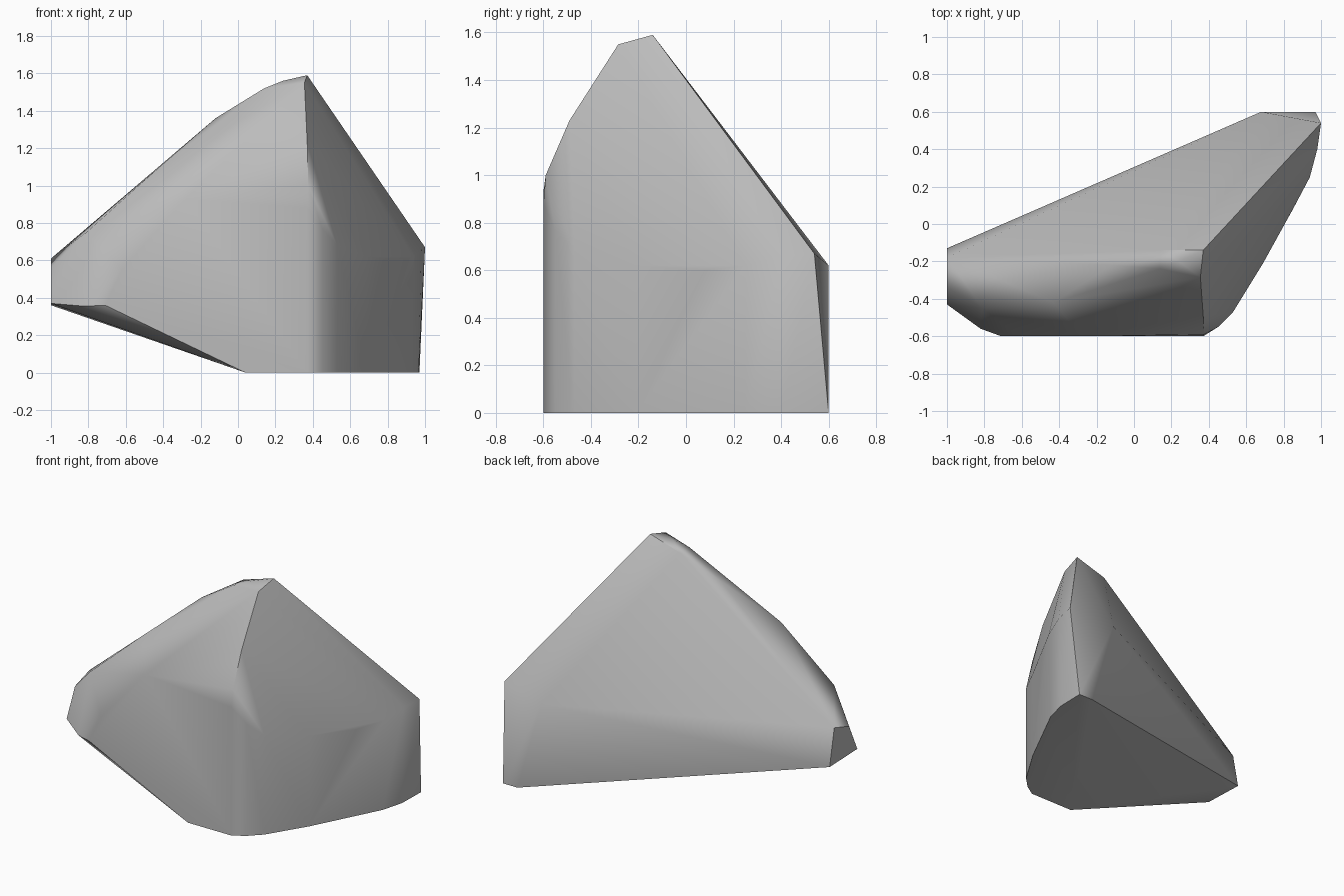
import bpy
import bmesh
import math
from mathutils import Vector

# Remove the default cube only
default_cube = bpy.data.objects.get("Cube")
if default_cube:
    bpy.data.objects.remove(default_cube, do_unlink=True)


def make_material(name, value):
    material = bpy.data.materials.new(name)
    material.use_nodes = True
    colour = (value, value, value, 1)
    material.diffuse_color = colour
    shader = material.node_tree.nodes["Principled BSDF"]
    shader.inputs["Base Color"].default_value = colour
    shader.inputs["Roughness"].default_value = 1
    return material


def hull_object(name, corners, material, sharp_angle):
    """Wrap corner points in a convex boulder and keep its hard ridges."""
    bm = bmesh.new()
    for corner in corners:
        bm.verts.new(Vector(corner))
    result = bmesh.ops.convex_hull(bm, input=bm.verts)
    unused = set(result["geom_interior"]) | set(result["geom_unused"])
    loose = [item for item in unused if isinstance(item, bmesh.types.BMVert)]
    bmesh.ops.delete(bm, geom=loose, context="VERTS")
    bmesh.ops.dissolve_limit(bm, angle_limit=math.radians(1),
                             verts=bm.verts, edges=bm.edges)
    bmesh.ops.recalc_face_normals(bm, faces=bm.faces)
    mesh = bpy.data.meshes.new(name)
    bm.to_mesh(mesh)
    bm.free()
    mesh.materials.append(material)
    rock = bpy.data.objects.new(name, mesh)
    bpy.context.collection.objects.link(rock)
    bpy.ops.object.select_all(action="DESELECT")
    rock.select_set(True)
    bpy.context.view_layer.objects.active = rock
    bpy.ops.object.shade_smooth_by_angle(angle=math.radians(sharp_angle))
    weighted = rock.modifiers.new("even_shading", "WEIGHTED_NORMAL")
    weighted.keep_sharp = True
    return rock


# Upright side wall: plan position and the height where it starts to lean in
wall = [(.37, -.6, .88), (.45, -.55, .77), (.53, -.47, .68), (.69, -.21, .62),
        (.85, .08, .6), (.94, .25, .62), (.98, .4, .66)]
wall_foot = [(x - .015 * (y > 0), y, 0) for x, y, top in wall]

# Back end and the start of the undercut
back_end = [(.68, .6, .62), (1, .54, .67), (.97, .6, 0), (.86, .6, 0)]
undercut = [(.04, -.6, 0), (-.71, -.6, .36), (-.82, -.56, .355)]

# Blunt narrow end
blunt_end = [(-1, -.13, .36), (-1, -.18, .61), (-1, -.34, .56), (-1, -.43, .37)]

# Peak and the hard edge falling from it to the front
peak = [(.37, -.14, 1.59), (.355, -.285, 1.55), (.37, -.49, 1.23),
        (.375, -.59, 1)]

# Rounded shoulder between the ridge and the front face
shoulder = [(.14, -.14, 1.52), (.24, -.2, 1.56), (.14, -.24, 1.52),
            (-.12, -.22, 1.36), (-.43, -.42, 1.09), (-.81, -.45, .75),
            (-.28, -.6, .93), (-.62, -.6, .55)]

stone = make_material("grey_stone", .5)
hull_object("boulder", wall + wall_foot + back_end + undercut + blunt_end
            + peak + shoulder, stone, 35)
